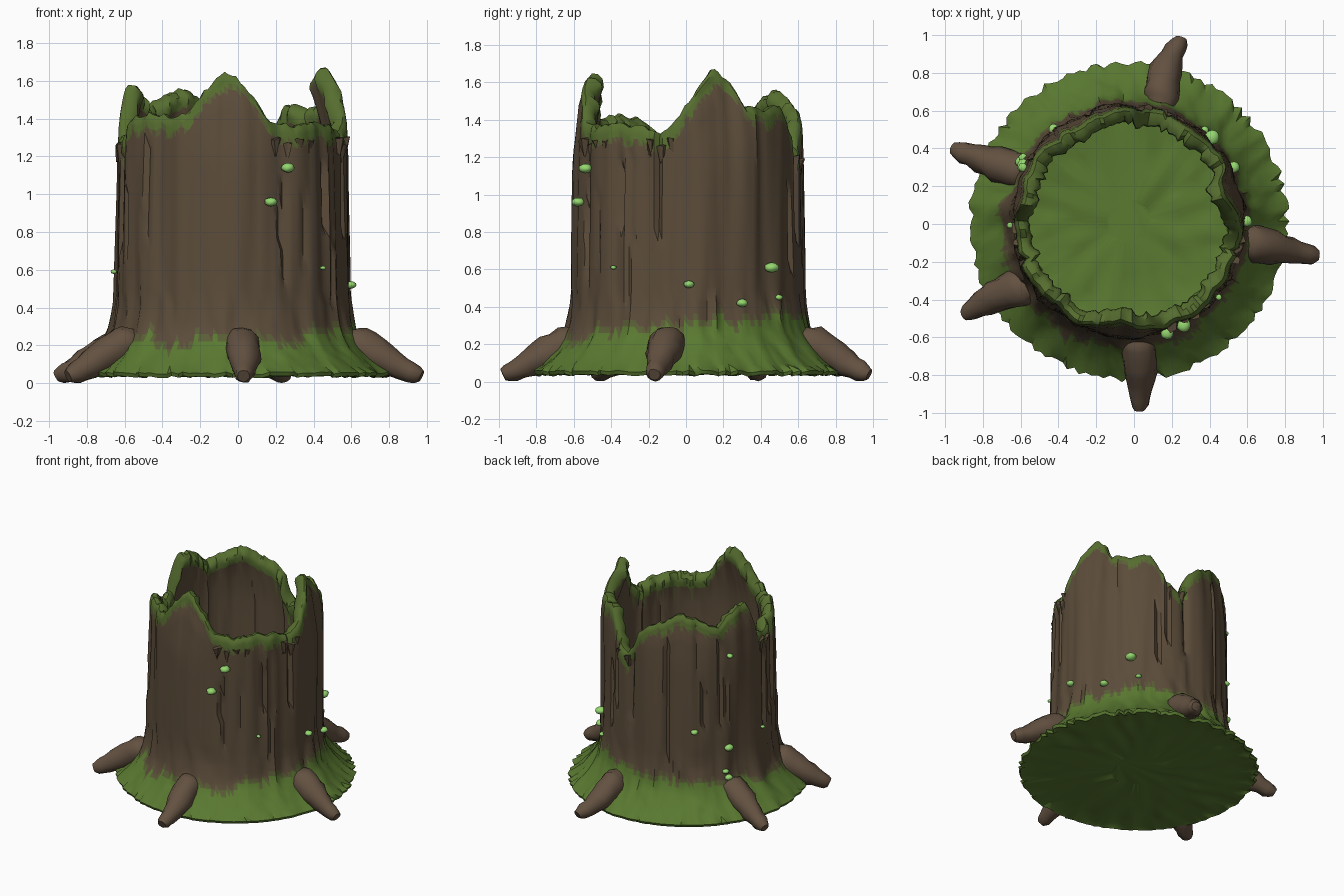
import bpy, bmesh, math, random
from mathutils import Vector, noise

rng = random.Random(4)
cube = bpy.data.objects.get("Cube")
if cube:
    bpy.data.objects.remove(cube, do_unlink=True)


def material(name, color):
    m = bpy.data.materials.new(name)
    m.use_nodes = True
    m.diffuse_color = (*color, 1)
    m.node_tree.nodes["Principled BSDF"].inputs["Base Color"].default_value = (*color, 1)
    return m


bark = material("bark brown", (0.105, 0.072, 0.042))
root_bark = material("root brown", (0.125, 0.083, 0.053))
moss = material("moss green", (0.101, 0.19, 0.03))
rim_moss = material("rim moss green", (0.094, 0.155, 0.029))
mossy_bark = material("mossy bark olive", (0.1, 0.11, 0.036))
fungus = material("pale fungus green", (0.3, 0.68, 0.16))


def finish(name, bm, mats, angle=40):
    bmesh.ops.recalc_face_normals(bm, faces=bm.faces[:])
    me = bpy.data.meshes.new(name)
    bm.to_mesh(me)
    bm.free()
    ob = bpy.data.objects.new(name, me)
    bpy.context.collection.objects.link(ob)
    for m in mats:
        me.materials.append(m)
    bpy.ops.object.select_all(action='DESELECT')
    ob.select_set(True)
    bpy.context.view_layer.objects.active = ob
    bpy.ops.object.shade_smooth_by_angle(angle=math.radians(angle))


def bridge(bm, a, b):
    n = len(a)
    for i in range(n):
        bm.faces.new((a[i], a[(i + 1) % n], b[(i + 1) % n], b[i]))


# Broken rim: height by angle in degrees
RIM = [(0, 1.5), (8, 1.62), (15, 1.67), (25, 1.6), (31, 1.47), (45, 1.45), (58, 1.48),
       (66, 1.36), (73, 1.22), (80, 1.2), (88, 1.38), (97, 1.46), (107, 1.5), (118, 1.56),
       (130, 1.53), (145, 1.45), (156, 1.54), (163, 1.58), (172, 1.57), (180, 1.32), (192, 1.28),
       (205, 1.4), (220, 1.43), (235, 1.41), (245, 1.43), (255, 1.55), (264, 1.64),
       (272, 1.63), (280, 1.53), (290, 1.39), (305, 1.36), (320, 1.38), (335, 1.36),
       (345, 1.32), (352, 1.38), (360, 1.5)]


def rim_height(deg):
    for (a, za), (b, zb) in zip(RIM, RIM[1:]):
        if a <= deg <= b:
            return za + (zb - za) * (deg - a) / (b - a)


N = 160
CX, CY = -0.03, 0.015
rim = [rim_height(i * 360 / N) + rng.uniform(-0.012, 0.01) for i in range(N)]
edge = [rng.uniform(-0.02, 0.015) for i in range(N)]
lip = [rng.uniform(-0.015, 0.012) for i in range(N)]
moss_depth = [0.025 + (1.67 - z) * 0.12 + rng.uniform(0, 0.04) for z in rim]
moss_line = []
for i in range(N):
    a = i * math.tau / N
    patch = 0.07 * noise.noise(Vector((math.cos(a) * 5, math.sin(a) * 5, 3)))
    moss_line.append(0.265 + 0.07 * math.cos(a - 1) + patch + rng.uniform(-0.03, 0.03))

# Vertical bark grooves away from the plain front and left faces: depth, bottom, top
grooves = {}
for k in range(36):
    i = rng.randrange(N)
    if not (225 < i * 360 / N < 290 or i * 360 / N < 50):
        grooves[i] = (rng.uniform(0.012, 0.03), rng.uniform(0.35, 0.8), rng.uniform(0.9, 1.4))


def bark_offset(i, z):
    a = i * math.tau / N
    r = 0.022 * noise.noise(Vector((math.cos(a) * 6, math.sin(a) * 6, z * 0.7)))
    r += 0.012 * noise.noise(Vector((math.cos(a) * 15, math.sin(a) * 15, z * 0.9)))
    if i in grooves:
        depth, low, high = grooves[i]
        if low < z < high:
            r -= depth
    return r


def lump(i, r):
    a = i * math.tau / N
    return 0.02 * noise.noise(Vector((math.cos(a) * r * 9, math.sin(a) * r * 9, 0)))


def lean(i, z):
    # Tall shards tip inward
    return max(0, rim[i] - 1.4) * max(0, z - 1.2) * 0.5


# Stump: one skin running from underside to skirt, wall, rim, inner wall and floor
bm = bmesh.new()
rows = []


def add_row(fn):
    row = []
    for i in range(N):
        r, z = fn(i)
        a = i * math.tau / N
        row.append(bm.verts.new((CX + r * math.cos(a), CY + r * math.sin(a), z)))
    rows.append(row)


for r in (0.2, 0.45, 0.66, 0.78):
    add_row(lambda i: (r, 0.045 + lump(i, r)))
add_row(lambda i: (0.83 + edge[i], 0.035 + edge[i] * 0.4))
add_row(lambda i: (0.84 + edge[i], 0.055 + edge[i] * 0.4))
for r, z in ((0.79, 0.092), (0.745, 0.135), (0.705, 0.178), (0.675, 0.22), (0.653, 0.26),
             (0.641, 0.295), (0.634, 0.33), (0.628, 0.365), (0.621, 0.42)):
    add_row(lambda i: (r + lump(i, r * 2) + bark_offset(i, z), z))
STEPS = 12
for k in range(1, STEPS + 1):
    def wall(i):
        z = 0.42 + (rim[i] - 0.53) * k / STEPS
        return 0.62 - 0.012 * k / STEPS + bark_offset(i, z) - lean(i, z), z
    add_row(wall)
for r, drop, rag in ((0.606, 0.075, 0), (0.604, 0.045, 0), (0.599, 0.02, 0), (0.583, 0, 0),
                     (0.55, 0.004, 0.5), (0.525, 0.03, 1), (0.52, 0.06, 1), (0.53, 0.1, 0.3)):
    add_row(lambda i: (r + bark_offset(i, rim[i]) + rag * lip[i] - lean(i, rim[i]), rim[i] - drop))
for k in range(1, 8):
    def inner(i):
        z = rim[i] - 0.1 + (0.5 - rim[i]) * k / 7
        return 0.54 + 0.6 * bark_offset(i, z) - lean(i, z), z
    add_row(inner)
for r, z in ((0.545, 0.3), (0.545, 0.2), (0.53, 0.12), (0.42, 0.11), (0.28, 0.11), (0.12, 0.11)):
    add_row(lambda i: (r + lump(i, 2), z + lump(i, r)))

for a, b in zip(rows, rows[1:]):
    bridge(bm, a, b)
bm.faces.new(rows[0])
bm.faces.new(rows[-1])
bmesh.ops.triangulate(bm, faces=bm.faces[:], quad_method='ALTERNATE')

# Moss by height on skirt, floor and rim, deeper inside the rim, with an olive fringe
for f in bm.faces:
    c = f.calc_center_median()
    x, y = c.x - CX, c.y - CY
    i = int(math.atan2(y, x) % math.tau / math.tau * N) % N
    inside = math.hypot(x, y) < 0.565
    depth = moss_depth[i] + (0.03 if inside else 0)
    if c.z < moss_line[i]:
        f.material_index = 1
    elif c.z > rim[i] - depth:
        f.material_index = 2
    elif c.z < moss_line[i] + 0.03 or c.z > rim[i] - depth - 0.02:
        f.material_index = 3
finish("stump", bm, [bark, moss, rim_moss, mossy_bark])


# Roots: tapered knobbly limbs leaning out over the skirt
def make_root(name, base, tip):
    bm = bmesh.new()
    b, t = Vector((*base, 0)), Vector((*tip, 0))
    out = (t - b).normalized()
    side = Vector((-out.y, out.x, 0))
    rings = []
    bend = rng.uniform(-0.03, 0.03)
    for s, z, rad in ((-0.08, 0.22, 0.075), (0.02, 0.21, 0.093), (0.12, 0.2, 0.098), (0.25, 0.175, 0.093),
                      (0.38, 0.15, 0.09), (0.5, 0.125, 0.08), (0.62, 0.1, 0.074), (0.74, 0.075, 0.061),
                      (0.85, 0.057, 0.055), (0.94, 0.043, 0.046), (1, 0.038, 0.032)):
        c = b.lerp(t, s) + side * bend * math.sin(s * math.pi) + Vector((0, 0, z))
        up = (Vector((0, 0, 1)) + out * 0.45).normalized()
        ring_size = rad * rng.uniform(0.94, 1.06)
        ring = []
        for k in range(12):
            a = k * math.tau / 12
            r = ring_size * rng.uniform(0.92, 1.08)
            ring.append(bm.verts.new(c + side * r * math.cos(a) + up * r * math.sin(a)))
        rings.append(ring)
    for p, q in zip(rings, rings[1:]):
        bridge(bm, p, q)
    bm.faces.new(rings[0])
    bm.faces.new(rings[-1])
    finish(name, bm, [root_bark], 45)


for name, base, tip in (("back_root", (0.14, 0.64), (0.25, 0.98)),
                        ("left_root", (0.6, -0.09), (0.97, -0.17)),
                        ("front_root", (0.02, -0.6), (0.03, -0.98)),
                        ("right_front_root", (-0.57, -0.33), (-0.9, -0.48)),
                        ("right_back_root", (-0.58, 0.28), (-0.96, 0.4))):
    make_root(name, base, tip)

# Fungus buttons: angle, height, half width
for n, (deg, z, s) in enumerate(((-62, 1.14, 0.037), (-71, 0.96, 0.035), (0, 0.52, 0.029),
                                 (27, 0.42, 0.031), (45, 0.61, 0.04), (50, 0.45, 0.023),
                                 (-40, 0.61, 0.016), (182, 0.59, 0.017), (153, 1.24, 0.024),
                                 (129, 0.68, 0.028), (152, 0.53, 0.036), (151, 0.31, 0.03),
                                 (149, 0.36, 0.024))):
    bm = bmesh.new()
    bmesh.ops.create_icosphere(bm, subdivisions=2, radius=s)
    a = math.radians(deg)
    r = 0.627 if z > 0.4 else 0.65
    for v in bm.verts:
        v.co *= rng.uniform(0.92, 1.08)
        v.co.z *= 0.68
        v.co += Vector((CX + r * math.cos(a), CY + r * math.sin(a), z))
    finish(f"fungus_{n + 1}", bm, [fungus], 60)

# Splintered bark chips clustered below the low parts of the rim
for n, (deg, z) in enumerate(((-68, 1.25), (-61, 1.23), (-55, 1.25), (-48, 1.24), (-20, 1.25),
                              (-14, 1.22), (-9, 1.25), (72, 1.16), (80, 1.14), (183, 1.22),
                              (191, 1.21))):
    bm = bmesh.new()
    bmesh.ops.create_cone(bm, cap_ends=True, segments=6, radius1=0.012, radius2=0.03, depth=0.09)
    a = math.radians(deg)
    for v in bm.verts:
        v.co += Vector((CX + 0.595 * math.cos(a), CY + 0.595 * math.sin(a), z))
        v.co += Vector([rng.uniform(-0.012, 0.012) for axis in range(3)])
    finish(f"splinter_{n + 1}", bm, [bark], 20)
